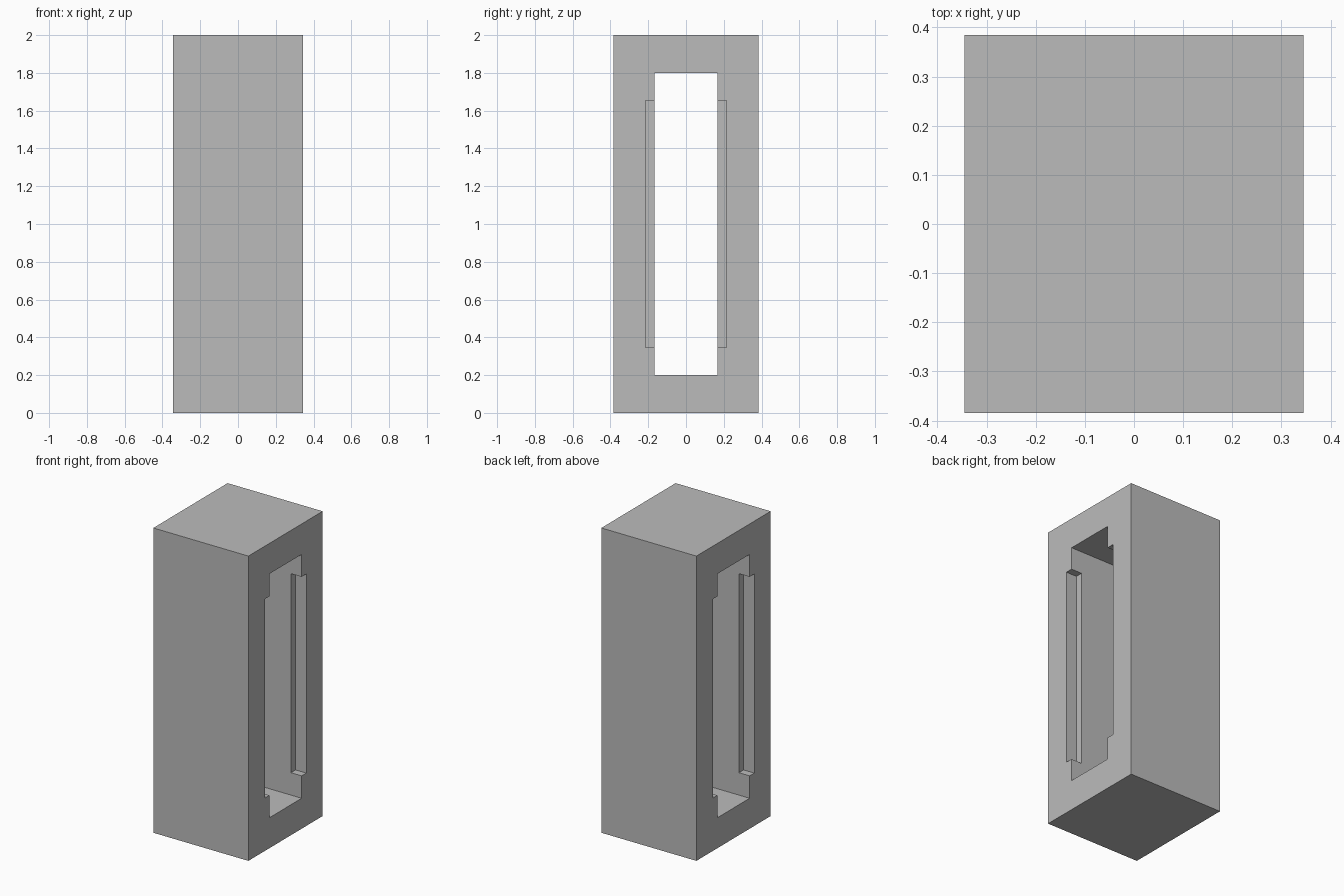
import bpy

default = bpy.data.objects.get("Cube")
if default:
    bpy.data.objects.remove(default, do_unlink=True)

WIDTH, DEPTH, HEIGHT = 0.69, 0.77, 2.0
SLOT_DEPTH, SLOT_HEIGHT = 0.334, 1.6
REBATE_DEPTH, REBATE_HEIGHT, REBATE_INSET = 0.43, 1.306, 0.078

grey = bpy.data.materials.new("plain_grey")
grey.use_nodes = True
colour = (0.5, 0.5, 0.5, 1)
grey.diffuse_color = colour
grey.node_tree.nodes["Principled BSDF"].inputs["Base Color"].default_value = colour


def box(name, size, x=0):
    """Box centred on the mid height of the block."""
    bpy.ops.mesh.primitive_cube_add(size=1, location=(x, 0, HEIGHT / 2))
    obj = bpy.context.object
    obj.name = name
    obj.scale = size
    bpy.ops.object.transform_apply(location=False, rotation=False, scale=True)
    obj.data.materials.append(grey)
    return obj


def cut(target, cutter):
    """Subtract the cutter from the target and discard it."""
    cutter.hide_render = True
    mod = target.modifiers.new("cut", 'BOOLEAN')
    mod.operation = 'DIFFERENCE'
    mod.solver = 'EXACT'
    mod.object = cutter
    bpy.context.view_layer.objects.active = target
    bpy.ops.object.modifier_apply(modifier=mod.name)
    bpy.data.objects.remove(cutter, do_unlink=True)


# Solid block with a tall slot running right through it
block = box("slotted_block", (WIDTH, DEPTH, HEIGHT))
cut(block, box("slot_cutter", (WIDTH * 2, SLOT_DEPTH, SLOT_HEIGHT)))

# Shallow rebates widening the slot at both mouths
for side in (-1, 1):
    cut(block, box("rebate_cutter", (REBATE_INSET * 2, REBATE_DEPTH, REBATE_HEIGHT),
                   side * WIDTH / 2))
